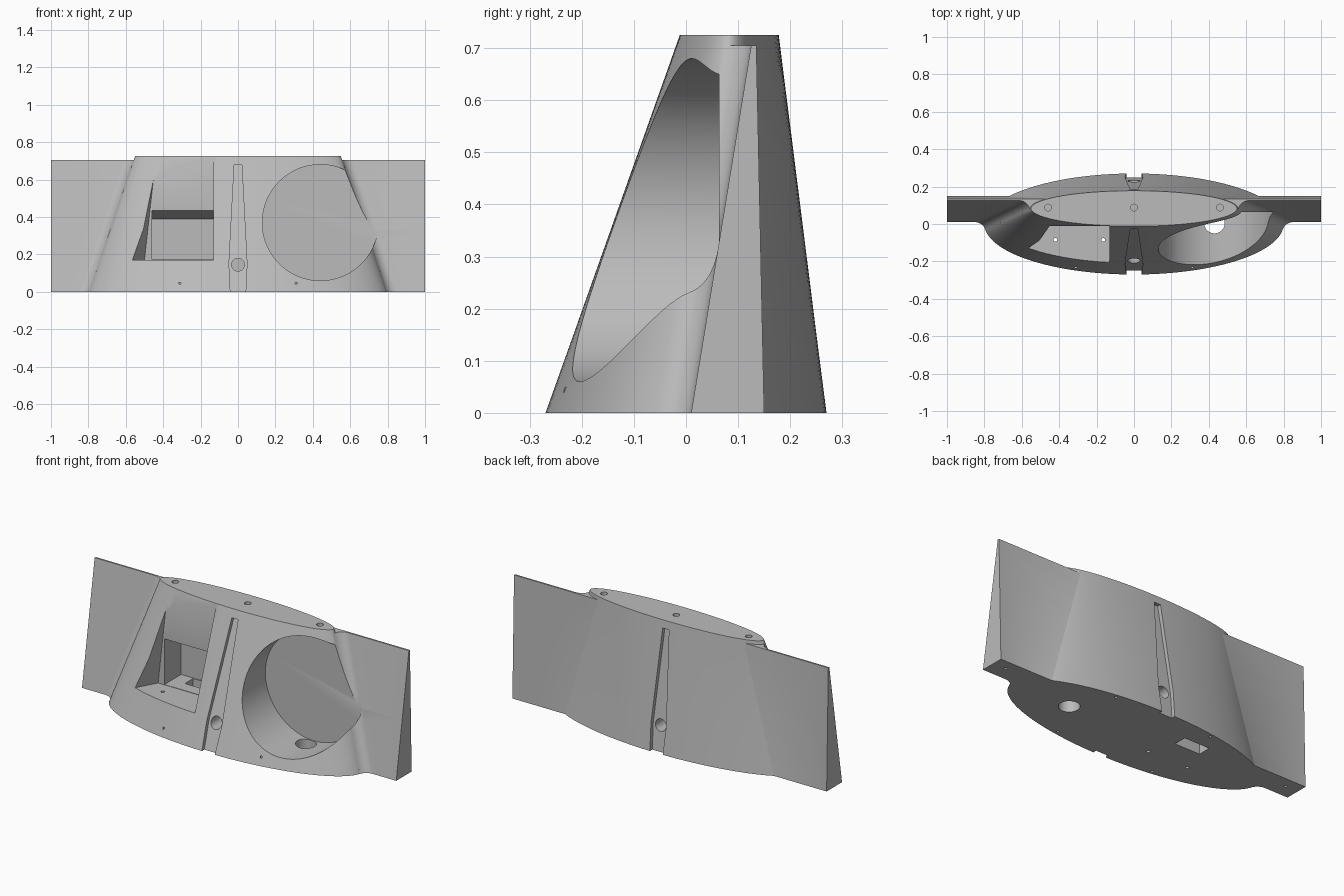
import bpy, bmesh, math

cube = bpy.data.objects.get("Cube")
if cube:
    bpy.data.objects.remove(cube, do_unlink=True)

HEIGHT = 0.725
WING_H = 0.705
FILLET = 0.06

grey = bpy.data.materials.new("plain_grey")
grey.use_nodes = True
grey.diffuse_color = (0.5, 0.5, 0.5, 1)
grey.node_tree.nodes["Principled BSDF"].inputs["Base Color"].default_value = (0.5, 0.5, 0.5, 1)


def loft(name, rings):
    """Closed solid through rings of equal point count."""
    bm = bmesh.new()
    loops = [[bm.verts.new(p) for p in ring] for ring in rings]
    n = len(loops[0])
    for low, high in zip(loops, loops[1:]):
        for i in range(n):
            j = (i + 1) % n
            bm.faces.new((low[i], low[j], high[j], high[i]))
    bm.faces.new(loops[0][::-1])
    bm.faces.new(loops[-1])
    bmesh.ops.recalc_face_normals(bm, faces=bm.faces)
    mesh = bpy.data.meshes.new(name)
    bm.to_mesh(mesh)
    bm.free()
    mesh.materials.append(grey)
    obj = bpy.data.objects.new(name, mesh)
    bpy.context.scene.collection.objects.link(obj)
    return obj


def circle(radius, n):
    return [(radius * math.cos(2 * math.pi * i / n), radius * math.sin(2 * math.pi * i / n))
            for i in range(n)]


def upright_pin(x, y, radius, z0, z1, n=24):
    return loft("pin_cutter", [[(x + u, y + v, z) for u, v in circle(radius, n)] for z in (z0, z1)])


def level_pin(x, z, radius, y0, y1, n=32):
    return loft("bore_cutter", [[(x + u, y, z + v) for u, v in circle(radius, n)] for y in (y0, y1)])


def combine(target, tool, operation):
    """Apply a boolean and throw the tool away."""
    tool.hide_render = True
    mod = target.modifiers.new("shape", 'BOOLEAN')
    mod.operation, mod.solver, mod.object = operation, 'EXACT', tool
    bpy.context.view_layer.objects.active = target
    bpy.ops.object.modifier_apply(modifier=mod.name)
    bpy.data.objects.remove(tool, do_unlink=True)


def oval(z):
    """Half width, half depth and centre y of the body at a height."""
    t = z / HEIGHT
    return 0.8 - 0.25 * t, 0.27 - 0.175 * t, 0.083 * t


def oval_ring(z, n=128):
    a, b, c = oval(z)
    return [(a * u, c + b * v, z) for u, v in circle(1, n)]


def wing_ring(z):
    """Section of both wings, with a round fillet against the body front."""
    t = z / WING_H
    front, back = 0.01 + 0.115 * t, 0.15 - 0.015 * t
    a, b, c = oval(z)
    cy = front - FILLET
    edge = oval_ring(z, 720)
    lo = a * math.sqrt(1 - ((cy - c) / b) ** 2)
    hi = lo + 0.3
    for _ in range(30):
        cx = (lo + hi) / 2
        touch = min(edge, key=lambda p: math.hypot(p[0] - cx, p[1] - cy))
        if math.hypot(touch[0] - cx, touch[1] - cy) < FILLET:
            lo = cx
        else:
            hi = cx
    start = math.pi / 2
    end = math.atan2(touch[1] - cy, touch[0] - cx) % (2 * math.pi)
    half = [(1, back, z), (1, front, z)]
    steps = 10
    for i in range(steps + 1):
        ang = start + (end - start) * i / steps
        half.append((cx + FILLET * math.cos(ang), cy + FILLET * math.sin(ang), z))
    half.append((cx + 1.5 * FILLET * math.cos(end), cy + 1.5 * FILLET * math.sin(end), z))
    return half + [(-x, y, z) for x, y, z in reversed(half)]


def levels(z0, z1, n):
    return [z0 + (z1 - z0) * i / n for i in range(n + 1)]


# Body with wings, trimmed flat underneath
body = loft("panel_body", [oval_ring(z) for z in levels(-0.06, HEIGHT, 8)])
wings = loft("wings", [wing_ring(z) for z in levels(-0.05, WING_H, 12)])
combine(body, wings, 'UNION')
square = [(-2, -1), (2, -1), (2, 1), (-2, 1)]
combine(body, loft("base_cutter", [[(x, y, z) for x, y in square] for z in (-1, 0)]), 'DIFFERENCE')

cutters = []

# Large round recess, with a drain through the base
cutters.append(level_pin(0.44, 0.37, 0.31, -0.5, 0.063, 128))
cutters.append(upright_pin(0.43, 0.005, 0.055, -0.1, 0.15, 48))

# Tapered pocket with a vertical back wall
outer = [(-0.66, 0.17), (-0.13, 0.17), (-0.13, 0.8), (-0.52, 0.8)]
inner = [(-0.50, 0.17), (-0.13, 0.17), (-0.13, 0.8), (-0.43, 0.8)]
cutters.append(loft("pocket_cutter", [[(x, -0.3, z) for x, z in outer],
                                      [(x, -0.012, z) for x, z in inner]]))

# Deeper compartment with a sloping roof, and a slot through the base


def compartment_ring(y, roof):
    return [(x, y, z) for x, z in ((-0.46, 0.172), (-0.132, 0.172), (-0.132, roof), (-0.46, roof))]


cutters.append(loft("compartment_cutter", [compartment_ring(-0.02, 0.437), compartment_ring(0.14, 0.39)]))
slot = [(-0.38, 0.06), (-0.22, 0.06), (-0.22, 0.135), (-0.38, 0.135)]
cutters.append(loft("slot_cutter", [[(x, y, z) for x, y in slot] for z in (-0.1, 0.2)]))

# Tapered centre grooves with a bore, front and back
half = [(0.038, -0.06), (0.048, 0.15), (0.02, 0.68)]
groove = half + [(-x, z) for x, z in reversed(half)]
for side in (-1, 1):
    def surface(z):
        a, b, c = oval(z)
        return c + side * b
    cutters.append(loft("groove_cutter", [[(x, surface(z) + side * d, z) for x, z in groove]
                                          for d in (-0.022, 0.1)]))
    deep = surface(0.145)
    cutters.append(level_pin(0, 0.145, 0.034, deep - side * 0.12, deep + side * 0.1))

# Screw holes in the top, base, pocket floor and wings
for x in (-0.46, 0, 0.46):
    cutters.append(upright_pin(x, 0.088, 0.018, HEIGHT - 0.05, 1))
for sx in (-1, 1):
    cutters.append(upright_pin(sx * 0.92, 0.09, 0.008, -0.1, 0.05, 16))
    for sy in (-1, 1):
        cutters.append(upright_pin(sx * 0.31, sy * 0.227, 0.008, -0.1, 0.05, 16))
for x in (-0.42, -0.165):
    cutters.append(upright_pin(x, -0.085, 0.01, -0.1, 0.25, 16))

for cutter in cutters:
    combine(body, cutter, 'DIFFERENCE')

# Smooth curved walls, keep crisp edges
bpy.ops.object.select_all(action='DESELECT')
body.select_set(True)
bpy.context.view_layer.objects.active = body
bpy.ops.object.shade_smooth_by_angle(angle=math.radians(30))
